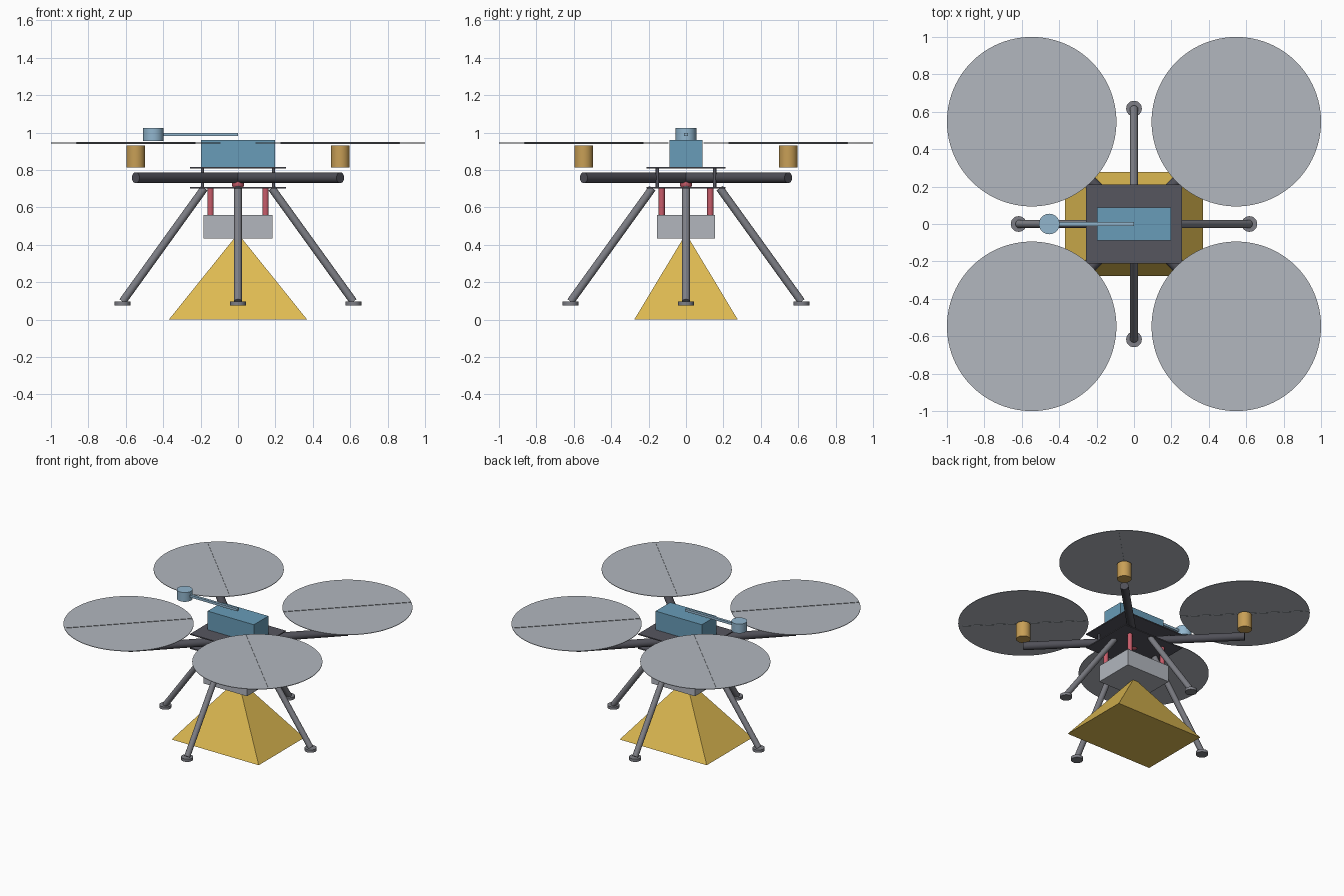
import bpy
import bmesh
from math import radians, sqrt
from mathutils import Vector

cube = bpy.data.objects.get("Cube")
if cube:
    bpy.data.objects.remove(cube, do_unlink=True)


def material(name, hex_code):
    """Flat material from an sRGB hex code, stored as linear values."""
    srgb = [c / 255 for c in bytes.fromhex(hex_code)]
    color = [c / 12.92 if c < 0.04 else ((c + 0.055) / 1.055) ** 2.4 for c in srgb] + [1]
    mat = bpy.data.materials.new(name)
    mat.use_nodes = True
    mat.diffuse_color = color
    mat.node_tree.nodes["Principled BSDF"].inputs["Base Color"].default_value = color
    return mat


GOLD = material("gold", "deba52")
BLUE = material("battery blue", "689cb8")
PALE_BLUE = material("pale blue", "92b6ce")
SILVER = material("silver", "b2b6be")
ROTOR = material("rotor grey", "b2b7bf")
LEG = material("leg grey", "7e7f86")
PLATE = material("plate charcoal", "56565f")
ARM = material("arm charcoal", "505058")
RED = material("damper red", "c85c6a")
TAN = material("motor tan", "c89f56")


def finish(name, bm, mat, smooth=False):
    mesh = bpy.data.meshes.new(name)
    bmesh.ops.recalc_face_normals(bm, faces=bm.faces)
    bm.to_mesh(mesh)
    bm.free()
    mesh.materials.append(mat)
    obj = bpy.data.objects.new(name, mesh)
    bpy.context.collection.objects.link(obj)
    if smooth:
        bpy.ops.object.select_all(action="DESELECT")
        obj.select_set(True)
        bpy.context.view_layer.objects.active = obj
        bpy.ops.object.shade_smooth_by_angle(angle=radians(35))
    return obj


def box(name, center, size, mat):
    bm = bmesh.new()
    bmesh.ops.create_cube(bm, size=1)
    bmesh.ops.scale(bm, vec=size, verts=bm.verts)
    bmesh.ops.translate(bm, vec=center, verts=bm.verts)
    return finish(name, bm, mat)


def rod(name, start, end, radius, mat, sides=24):
    """Capped cylinder running between two points."""
    start, end = Vector(start), Vector(end)
    axis = end - start
    bm = bmesh.new()
    bmesh.ops.create_cone(bm, cap_ends=True, segments=sides, radius1=radius,
                          radius2=radius, depth=axis.length)
    bmesh.ops.rotate(bm, verts=bm.verts, matrix=axis.to_track_quat("Z", "Y").to_matrix())
    bmesh.ops.translate(bm, vec=(start + end) / 2, verts=bm.verts)
    return finish(name, bm, mat, True)


CORNERS = {"front_left": (1, -1), "front_right": (-1, -1),
           "back_left": (1, 1), "back_right": (-1, 1)}
SIDES = {"left": (1, 0), "right": (-1, 0), "front": (0, -1), "back": (0, 1)}

# Frame plates
box("top_plate", (0, 0, 0.813), (0.515, 0.425, 0.008), PLATE)
box("bottom_plate", (0, 0, 0.706), (0.515, 0.425, 0.008), PLATE)

# Arms, motors, rotors, standoffs and dampers at each corner
R = 0.547
for tag, (sx, sy) in CORNERS.items():
    x, y = sx * R, sy * R
    rod("arm_" + tag, (0, 0, 0.759), (x, y, 0.759), 0.029, ARM)
    rod("motor_" + tag, (x, y, 0.813), (x, y, 0.93), 0.05, TAN, 32)
    rod("rotor_disc_" + tag, (x, y, 0.943), (x, y, 0.947), 0.453, ROTOR, 96)
    blade = box("rotor_blade_" + tag, (0, 0, 0), (0.9, 0.002, 0.01), ROTOR)
    blade.location = (x, y, 0.945)
    blade.rotation_euler.z = radians(45 * sx * sy)
    rod("standoff_" + tag, (sx * 0.19, sy * 0.153, 0.706),
        (sx * 0.19, sy * 0.153, 0.813), 0.009, PLATE, 12)
    rod("damper_" + tag, (sx * 0.147, sy * 0.13, 0.56),
        (sx * 0.147, sy * 0.13, 0.704), 0.017, RED, 16)

# Landing legs and feet
for tag, (dx, dy) in SIDES.items():
    rod("leg_" + tag, (dx * 0.18, dy * 0.18, 0.703),
        (dx * 0.617, dy * 0.617, 0.097), 0.021, LEG)
    rod("foot_" + tag, (dx * 0.617, dy * 0.617, 0.076),
        (dx * 0.617, dy * 0.617, 0.097), 0.042, LEG)

# Central damper hub between the plates
bm = bmesh.new()
bmesh.ops.create_uvsphere(bm, u_segments=16, v_segments=10, radius=0.033)
bmesh.ops.translate(bm, vec=(0, 0, 0.727), verts=bm.verts)
finish("damper_hub", bm, RED, True)

# Battery, antenna mast and antenna puck
box("battery", (0, 0, 0.889), (0.393, 0.176, 0.143), BLUE)
box("antenna_mast", (-0.225, 0, 0.99), (0.45, 0.02, 0.018), PALE_BLUE)
rod("antenna_puck", (-0.453, 0, 0.955), (-0.453, 0, 1.026), 0.055, PALE_BLUE, 32)

# Sensor box and its pyramid-shaped scan beam
box("sensor_box", (0, 0, 0.497), (0.37, 0.31, 0.127), SILVER)
bm = bmesh.new()
bmesh.ops.create_cone(bm, cap_ends=True, segments=4, radius1=sqrt(0.5), radius2=0, depth=1)
bmesh.ops.rotate(bm, verts=bm.verts,
                 matrix=Vector((1, 1, 0)).to_track_quat("X", "Z").to_matrix())
bmesh.ops.translate(bm, vec=(0, 0, 0.5), verts=bm.verts)
bmesh.ops.scale(bm, vec=(0.74, 0.554, 0.46), verts=bm.verts)
finish("scan_beam", bm, GOLD)
